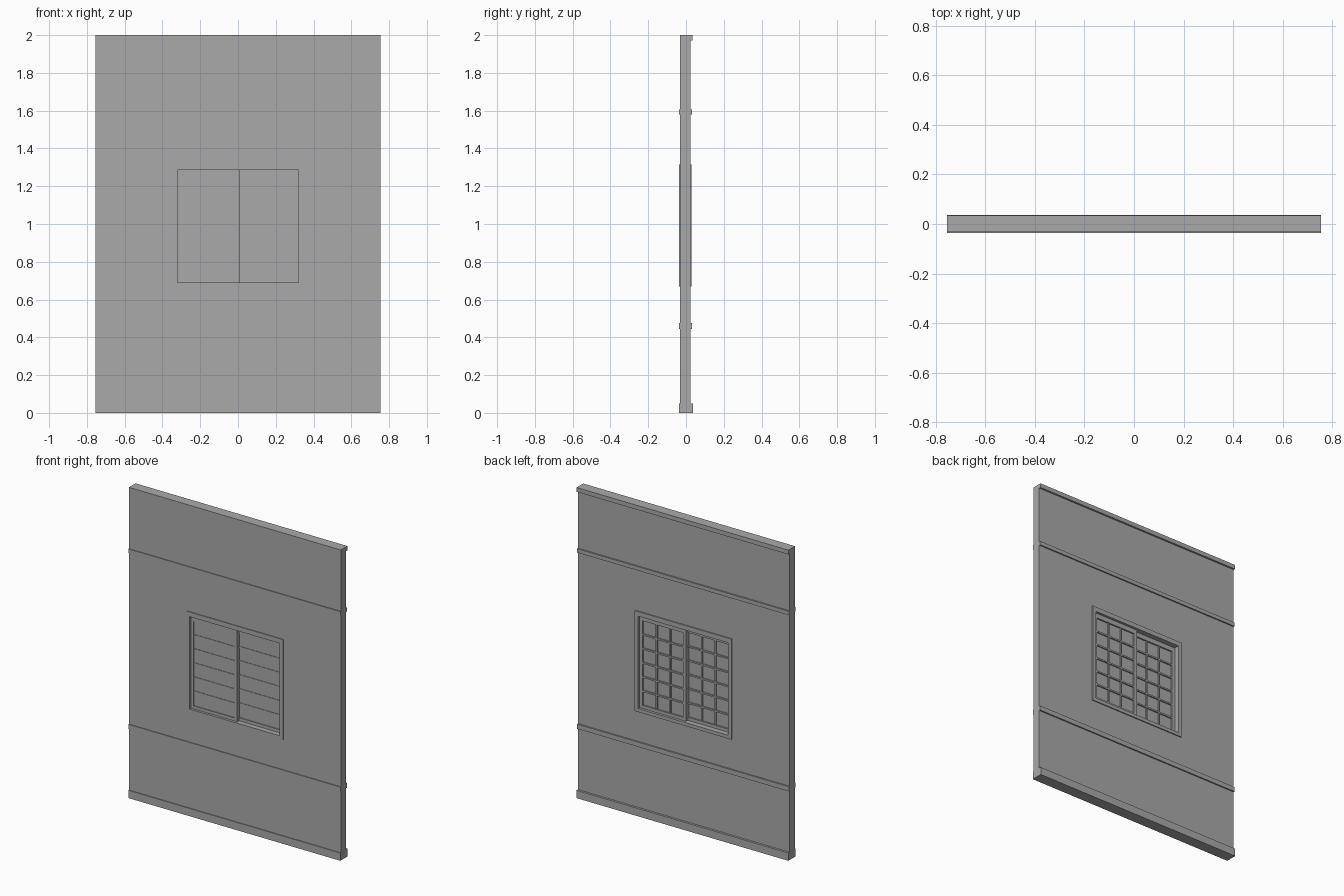
import bpy
import bmesh

cube = bpy.data.objects.get("Cube")
if cube:
    bpy.data.objects.remove(cube, do_unlink=True)

grey = bpy.data.materials.new("plain_grey")
grey.use_nodes = True
colour = (0.4, 0.4, 0.4, 1)
grey.diffuse_color = colour
grey.node_tree.nodes["Principled BSDF"].inputs["Base Color"].default_value = colour


def finish(name, bm):
    bmesh.ops.recalc_face_normals(bm, faces=bm.faces)
    mesh = bpy.data.meshes.new(name)
    bm.to_mesh(mesh)
    bm.free()
    mesh.materials.append(grey)
    obj = bpy.data.objects.new(name, mesh)
    bpy.context.collection.objects.link(obj)
    return obj


def box(name, x0, x1, y0, y1, z0, z1):
    bm = bmesh.new()
    bmesh.ops.create_cube(bm, size=1)
    for v in bm.verts:
        v.co.x = x1 if v.co.x > 0 else x0
        v.co.y = y1 if v.co.y > 0 else y0
        v.co.z = z1 if v.co.z > 0 else z0
    return finish(name, bm)


def ring(name, outer, inner, y0, y1):
    """Rectangular frame; each rectangle is (x0, x1, z0, z1)."""
    bm = bmesh.new()

    def loop(rect, y):
        x0, x1, z0, z1 = rect
        corners = ((x0, z0), (x1, z0), (x1, z1), (x0, z1))
        return [bm.verts.new((x, y, z)) for x, z in corners]

    loops = [loop(outer, y0), loop(inner, y0), loop(inner, y1), loop(outer, y1)]
    for a, b in zip(loops, loops[1:] + loops[:1]):
        for i in range(4):
            j = (i + 1) % 4
            bm.faces.new((a[i], a[j], b[j], b[i]))
    return finish(name, bm)


W = 0.755       # half width of the wall
FRONT, BACK = -0.032, 0.023
PROUD = 0.037   # reach of the rails to front and back

# Wall with its window opening
ring("wall", (-W, W, 0, 2), (-0.33, 0.33, 0.68, 1.3), FRONT, BACK)

# Horizontal rails
box("base_rail", -W, W, -PROUD, PROUD, 0, 0.05)
box("lower_rail", -W, W, -PROUD, 0.032, 0.445, 0.475)
box("upper_rail", -W, W, -PROUD, 0.032, 1.58, 1.605)
box("top_rail", -W, W, FRONT, 0.035, 1.972, 2)

# Window casing through the wall
ring("window_casing", (-0.345, 0.345, 0.668, 1.315),
     (-0.32, 0.32, 0.69, 1.285), -PROUD, 0.03)


def sash(side, x0, x1, y0):
    """Sliding sash: frame, panel, front battens and a lattice behind."""
    y1 = y0 + 0.018
    panel = y0 + 0.005
    left, right, bottom, top = x0 + 0.02, x1 - 0.02, 0.71, 1.255
    ring(side + "_sash_frame", (x0, x1, 0.69, 1.285),
         (left, right, bottom, top), y0, y1)
    box(side + "_sash_panel", left, right, panel, panel + 0.003, bottom, top)
    rows, columns, half = 6, 3, 0.005
    for i in range(1, rows):
        z = bottom + (top - bottom) * i / rows
        box(f"{side}_lattice_bar_{i}", left, right, panel - 0.003, y1 - 0.002,
            z - half, z + half)
    for i in range(1, columns):
        x = left + (right - left) * i / columns
        box(f"{side}_lattice_upright_{i}", x - half, x + half, panel + 0.001,
            y1 - 0.003, bottom, top)


# Front sash on the right, rear sash on the left
sash("right", -0.32, 0.01, -0.022)
sash("left", -0.01, 0.32, -0.004)
